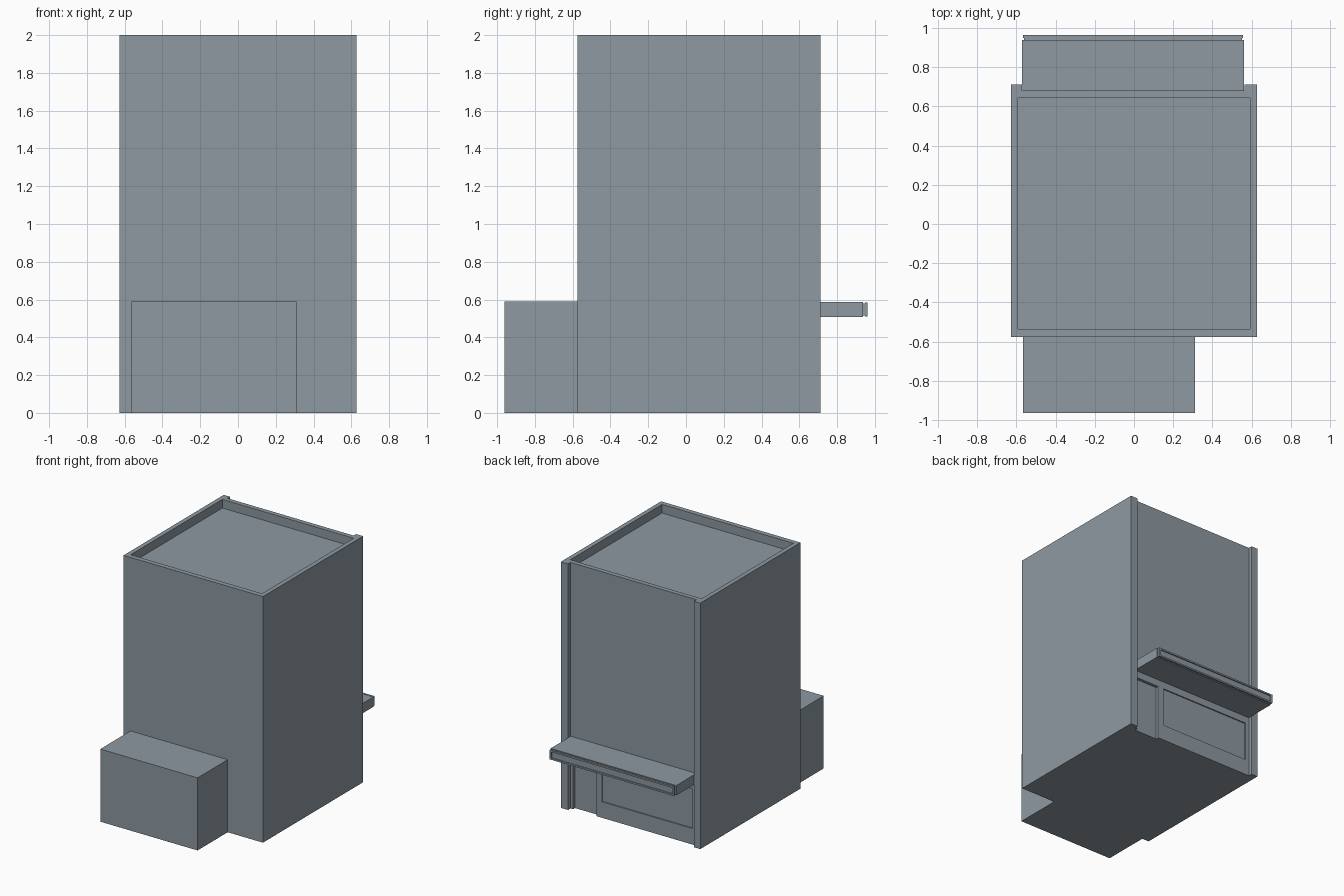
import bpy

if "Cube" in bpy.data.objects:
    bpy.data.objects.remove(bpy.data.objects["Cube"])


def material(name, rgb):
    m = bpy.data.materials.new(name)
    m.diffuse_color = (*rgb, 1)
    m.use_nodes = True
    m.node_tree.nodes["Principled BSDF"].inputs["Base Color"].default_value = m.diffuse_color
    return m


GREY = material("blue_grey", (0.27, 0.32, 0.355))


def box(name, x, y, z):
    """Axis-aligned box from (min, max) pairs."""
    v = [(a, b, c) for a in x for b in y for c in z]
    f = [(0, 1, 3, 2), (4, 6, 7, 5), (0, 4, 5, 1),
         (2, 3, 7, 6), (0, 2, 6, 4), (1, 5, 7, 3)]
    me = bpy.data.meshes.new(name)
    me.from_pydata(v, [], f)
    me.materials.append(GREY)
    ob = bpy.data.objects.new(name, me)
    bpy.context.collection.objects.link(ob)
    return ob


def cut(target, x, y, z):
    """Subtract a box from the target and drop the cutter."""
    cutter = box("cutter", x, y, z)
    cutter.hide_render = True
    mod = target.modifiers.new("cut", 'BOOLEAN')
    mod.operation = 'DIFFERENCE'
    mod.solver = 'EXACT'
    mod.object = cutter
    bpy.context.view_layer.objects.active = target
    bpy.ops.object.modifier_apply(modifier=mod.name)
    bpy.data.objects.remove(cutter)


# Tower body, with sunken roof and rear wall set back between corner piers
tower = box("tower_body", (-0.627, 0.627), (-0.575, 0.712), (0, 2))
cut(tower, (-0.59, 0.59), (-0.535, 0.642), (1.93, 2.1))
cut(tower, (-0.57, 0.563), (0.68, 0.9), (-0.1, 2.1))

# Recessed doorway and shop window in the rear wall
cut(tower, (0.33, 0.54), (0.655, 0.8), (-0.1, 0.45))
cut(tower, (-0.535, 0.28), (0.67, 0.8), (0.13, 0.45))

# Low annex on the front
box("annex", (-0.565, 0.31), (-0.962, -0.575), (0, 0.59))

# Canopy: slab, thin neck and a framed sign face
box("canopy_slab", (-0.57, 0.56), (0.67, 0.938), (0.508, 0.588))
box("canopy_neck", (-0.56, 0.55), (0.938, 0.947), (0.516, 0.58))
face = box("canopy_fascia", (-0.565, 0.555), (0.947, 0.962), (0.51, 0.585))
cut(face, (-0.55, 0.54), (0.953, 1.0), (0.523, 0.572))
